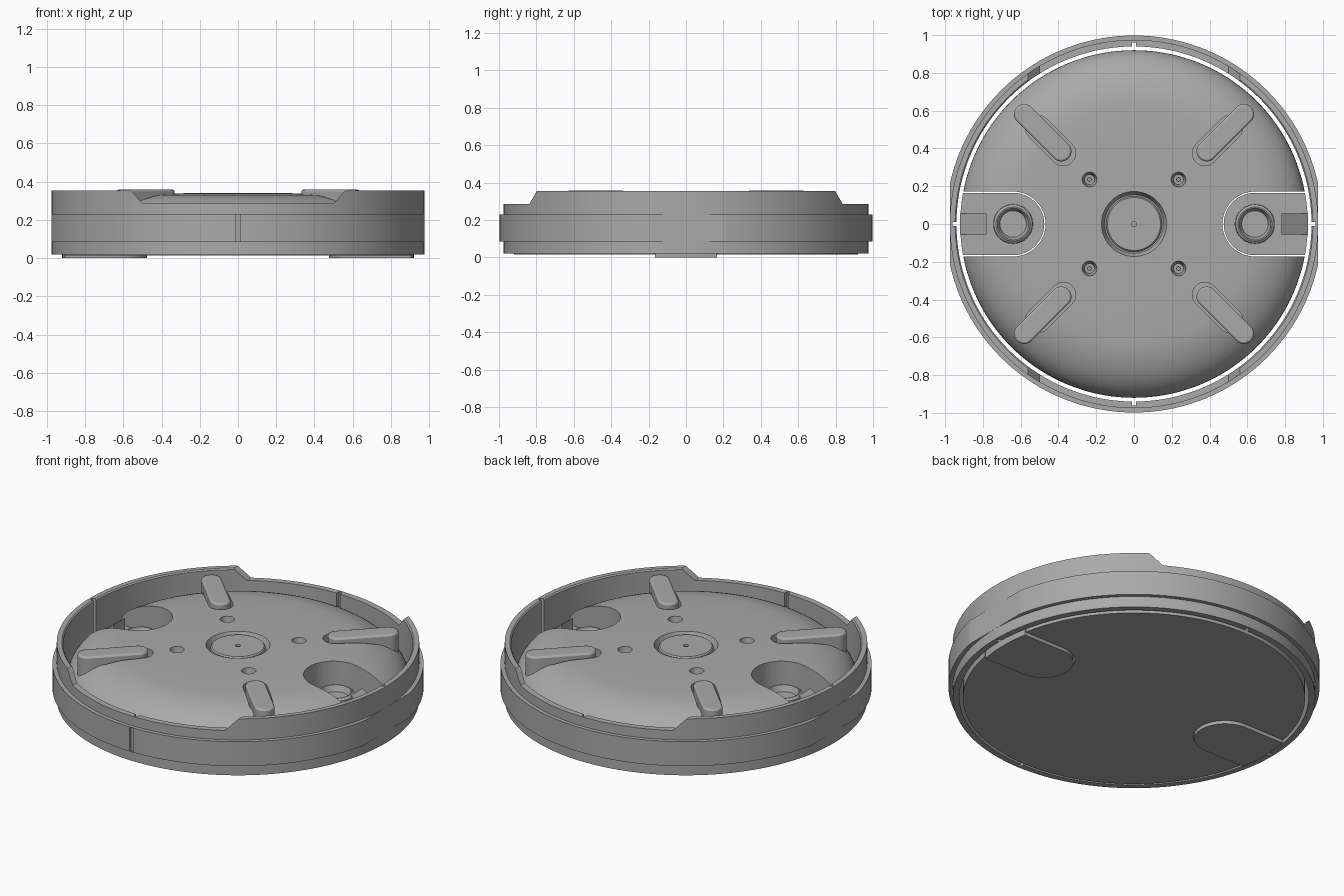
import bpy, bmesh, math
from mathutils import Matrix

if "Cube" in bpy.data.objects:
    bpy.data.objects.remove(bpy.data.objects["Cube"])

grey = bpy.data.materials.new("plain_grey")
grey.diffuse_color = (0.4, 0.4, 0.4, 1)
grey.use_nodes = True
grey.node_tree.nodes["Principled BSDF"].inputs["Base Color"].default_value = grey.diffuse_color


def finish(name, bm):
    bmesh.ops.remove_doubles(bm, verts=bm.verts, dist=1e-5)
    bmesh.ops.recalc_face_normals(bm, faces=bm.faces)
    me = bpy.data.meshes.new(name)
    bm.to_mesh(me)
    bm.free()
    me.materials.append(grey)
    ob = bpy.data.objects.new(name, me)
    bpy.context.collection.objects.link(ob)
    return ob


def lathe(name, profile, closed=False, seg=144, at=(0, 0, 0)):
    bm = bmesh.new()
    rings = []
    for i in range(seg):
        a = 2 * math.pi * i / seg
        rings.append([bm.verts.new((r * math.cos(a) + at[0], r * math.sin(a) + at[1], z + at[2]))
                      for r, z in profile])
    n = len(profile)
    for i in range(seg):
        p, q = rings[i], rings[(i + 1) % seg]
        for j in range(n if closed else n - 1):
            k = (j + 1) % n
            bm.faces.new((p[j], q[j], q[k], p[k]))
    return finish(name, bm)


def prism(name, pts, z0, z1, rot=0.0, axis='Z'):
    """Extrude an outline; axis 'Y' reads the outline as x, z and z0..z1 as y."""
    bm = bmesh.new()
    co = (lambda p, h: (p[0], p[1], h)) if axis == 'Z' else (lambda p, h: (p[0], h, p[1]))
    lo = [bm.verts.new(co(p, z0)) for p in pts]
    hi = [bm.verts.new(co(p, z1)) for p in pts]
    bm.faces.new(lo)
    bm.faces.new(hi)
    for i in range(len(pts)):
        j = (i + 1) % len(pts)
        bm.faces.new((lo[i], lo[j], hi[j], hi[i]))
    bmesh.ops.rotate(bm, verts=bm.verts, matrix=Matrix.Rotation(rot, 3, 'Z'))
    return finish(name, bm)


def slot(x0, x1, r, n=16):
    right = [(x1 + r * math.cos(a), r * math.sin(a)) for a in
             [-math.pi / 2 + math.pi * i / n for i in range(n + 1)]]
    return right + [(x0 + x1 - x, -y) for x, y in right]


def rect(x0, x1, y0, y1):
    return [(x0, y0), (x1, y0), (x1, y1), (x0, y1)]


def bool_op(ob, cutters, op='DIFFERENCE'):
    bpy.context.view_layer.objects.active = ob
    for c in cutters:
        m = ob.modifiers.new("cut", 'BOOLEAN')
        m.operation, m.object, m.solver = op, c, 'EXACT'
        bpy.ops.object.modifier_apply(modifier=m.name)
        bpy.data.objects.remove(c)


# Outer ring: stepped band, flattened at both sides
ring = lathe("outer_ring", [(0.94, 0.02), (0.975, 0.02), (0.975, 0.085), (0.998, 0.085),
                            (0.998, 0.23), (0.975, 0.23), (0.975, 0.355), (0.947, 0.355),
                            (0.94, 0.348)], closed=True)
bool_op(ring, [prism("side_trim", rect(-0.975, 0.975, -1.2, 1.2), -1, 1)], 'INTERSECT')
# Lowered rim at front and back, inner key slots, groove in the front band
cuts = [prism("rim_notch", [(-0.5, 0.285), (0.5, 0.285), (0.60, 0.4), (-0.60, 0.4)], -1.2, 1.2, axis='Y')]
for k in range(4):
    cuts.append(prism("key_slot", rect(0.92, 0.962, -0.011, 0.011), -0.1, 0.5, rot=k * math.pi / 2))
cuts.append(prism("front_groove", rect(-0.013, 0.013, -1.1, -0.985), 0.086, 0.229))
bool_op(ring, cuts)

# Domed body with central plug and groove
profile = [(0, 0.30), (0.014, 0.30), (0.014, 0.335), (0.14, 0.335), (0.147, 0.328),
           (0.147, 0.30), (0.155, 0.30), (0.172, 0.34), (0.35, 0.339), (0.55, 0.334)]
for i in range(1, 17):
    a = math.pi / 2 * i / 16
    profile.append((0.60 + 0.32 * math.sin(a), 0.13 + 0.202 * math.cos(a)))
profile += [(0.92, 0.015), (0, 0.015)]
body = lathe("domed_body", profile)

cuts = []
for s in (0, math.pi):
    arch = slot(0.64, 1.0, 0.172, 24)
    cuts.append(prism("latch_pocket", arch, -0.2, 0.6, rot=s))
for k in range(4):
    a = math.pi / 4 + k * math.pi / 2
    cuts.append(prism("rib_recess", slot(0.53, 0.72, 0.066), 0.29, 0.6, rot=a))
    c = (0.333 * math.cos(a), 0.333 * math.sin(a), 0)
    cuts.append(lathe("screw_hole", [(0, 0.26), (0.026, 0.26), (0.04, 0.345), (0.04, 0.4), (0, 0.4)],
                      seg=32, at=c))
bool_op(body, cuts)

# Raised diagonal ribs and screw posts
parts = [ring, body]
for k in range(4):
    a = math.pi / 4 + k * math.pi / 2
    rib = prism("diagonal_rib", slot(0.545, 0.822, 0.054), 0.1, 0.358, rot=a)
    bev = rib.modifiers.new("soft_edge", 'BEVEL')
    bev.width, bev.segments, bev.limit_method, bev.angle_limit = 0.01, 2, 'ANGLE', 1.0
    c = (0.333 * math.cos(a), 0.333 * math.sin(a), 0)
    post = lathe("screw_post", [(0, 0.25), (0.014, 0.25), (0.014, 0.3), (0.007, 0.3), (0.007, 0.28),
                                (0, 0.28)], seg=20, at=c)
    parts += [rib, post]

# Latches: base plate, ringed button and sloped catch on each side
end = math.asin(0.165 / 0.92)
for s, rot in ((1, 0), (-1, math.pi)):
    outline = [(0.64 + 0.165 * math.cos(t), 0.165 * math.sin(t)) for t in
               [math.pi / 2 + math.pi * i / 24 for i in range(25)]]
    outline += [(0.92 * math.cos(t), 0.92 * math.sin(t)) for t in
                [-end + 2 * end * i / 12 for i in range(13)]]
    plate = prism("latch_plate", outline, 0, 0.16, rot=rot)
    button = lathe("latch_button", [(0, 0.15), (0.105, 0.15), (0.103, 0.225), (0.09, 0.235),
                                    (0.084, 0.235), (0.07, 0.20), (0, 0.20)], seg=48, at=(s * 0.64, 0, 0))
    catch = prism("latch_catch", [(s * 0.78, 0.15), (s * 0.92, 0.15), (s * 0.92, 0.165), (s * 0.78, 0.27)],
                  -0.055, 0.055, axis='Y')
    parts += [plate, button, catch]

# Smooth curved surfaces, keep creases
for ob in parts:
    bpy.ops.object.select_all(action='DESELECT')
    ob.select_set(True)
    bpy.context.view_layer.objects.active = ob
    bpy.ops.object.shade_smooth_by_angle(angle=math.radians(28))
